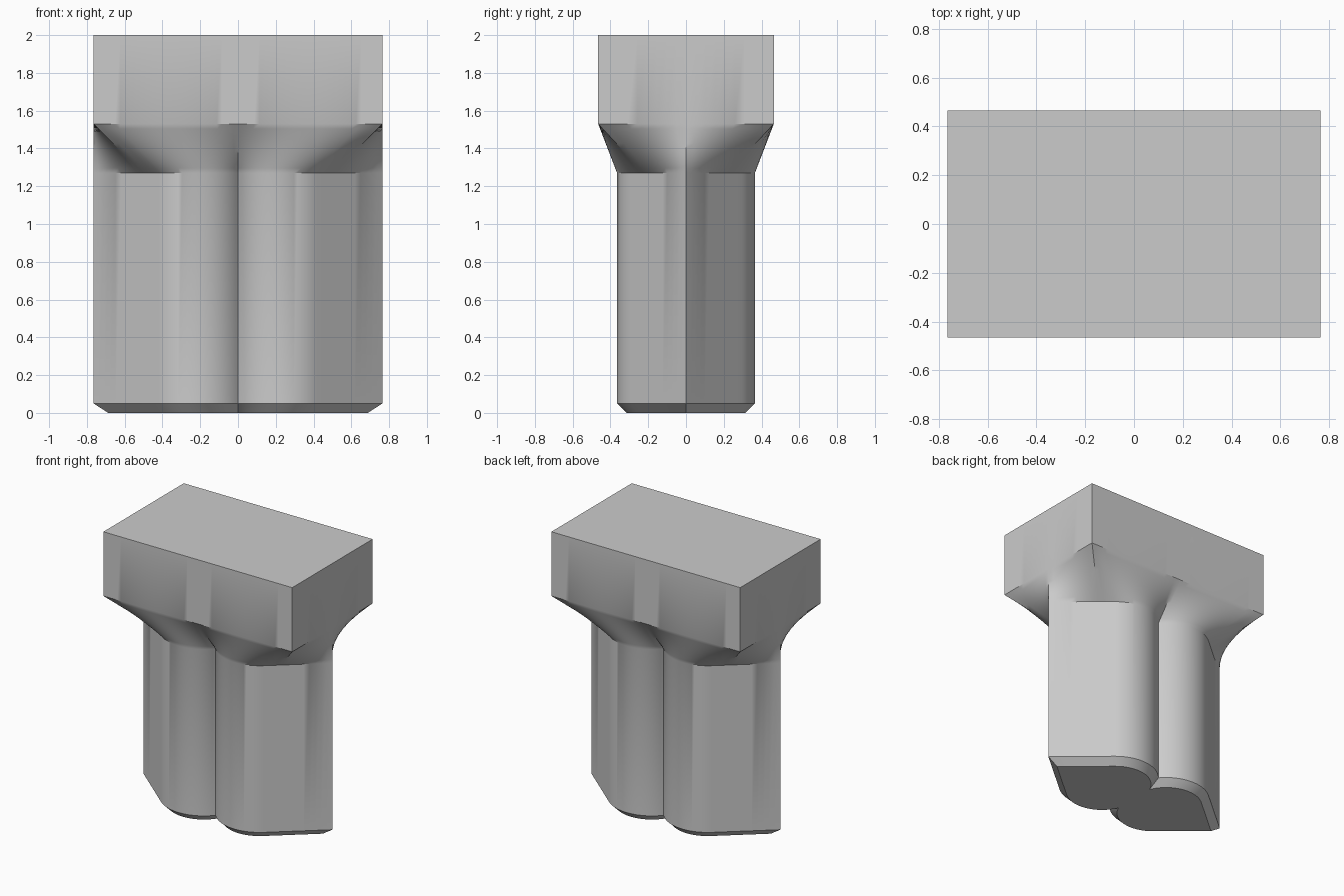
import bpy, bmesh
from math import cos, sin, acos, radians

cube = bpy.data.objects.get("Cube")
if cube:
    bpy.data.objects.remove(cube)

HALF_X, HALF_Y = 0.765, 0.465      # cap half size
LOBE_X, LOBE_Y, LOBE_R = 0.226, 0.07, 0.295
SLOPE = radians(50)                # normal direction of the flat wedge faces
FLAT, ROUND, CORNER = 12, 24, 9    # segments per quarter, and index of cap corner


def stem_quarter(inset=0.0):
    """Quarter of the twin-lobed outline, from the pointed end to the notch."""
    r = LOBE_R - inset
    tip = HALF_X - inset / cos(SLOPE)
    tx, ty = LOBE_X + r * cos(SLOPE), LOBE_Y + r * sin(SLOPE)
    pts = [(tip + (tx - tip) * i / FLAT, ty * i / FLAT) for i in range(FLAT)]
    end = acos(-LOBE_X / r)
    for i in range(ROUND + 1):
        a = SLOPE + (end - SLOPE) * i / ROUND
        pts.append((LOBE_X + r * cos(a), LOBE_Y + r * sin(a)))
    pts[-1] = (0.0, pts[-1][1])
    return pts


def cap_quarter():
    """Quarter of the rectangle, with points matching the stem outline."""
    rest = FLAT + ROUND - CORNER
    side = [(HALF_X, HALF_Y * i / CORNER) for i in range(CORNER)]
    return side + [(HALF_X * (1 - i / rest), HALF_Y) for i in range(rest + 1)]


def full_ring(q):
    half = q + [(-x, y) for x, y in q[-2::-1]]
    return half + [(x, -y) for x, y in half[-2:0:-1]]


stem, cap = stem_quarter(), cap_quarter()


def blend(t):
    return [(a + (c - a) * t, b + (d - b) * t) for (a, b), (c, d) in zip(stem, cap)]


# Outlines from the chamfered foot, up the stem, through the flare, to the cap
LEVELS = 10
sections = [(0.0, stem_quarter(0.05)), (0.05, stem)]
sections += [(1.27 + 0.26 * i / LEVELS, blend(i / LEVELS)) for i in range(LEVELS + 1)]
sections.append((2.0, cap))

bm = bmesh.new()
rings = [[bm.verts.new((x, y, z)) for x, y in full_ring(q)] for z, q in sections]
for low, high in zip(rings, rings[1:]):
    n = len(low)
    for i in range(n):
        j = (i + 1) % n
        bm.faces.new((low[i], low[j], high[j], high[i]))
bm.faces.new(rings[0][::-1])
bm.faces.new(rings[-1])
bmesh.ops.recalc_face_normals(bm, faces=bm.faces)

mesh = bpy.data.meshes.new("flared_pier")
bm.to_mesh(mesh)
bm.free()
pier = bpy.data.objects.new("flared_pier", mesh)
bpy.context.collection.objects.link(pier)

# Plain grey
grey = bpy.data.materials.new("plain_grey")
grey.use_nodes = True
colour = (0.6, 0.6, 0.6, 1.0)
grey.diffuse_color = colour
grey.node_tree.nodes["Principled BSDF"].inputs["Base Color"].default_value = colour
mesh.materials.append(grey)

bpy.ops.object.select_all(action='DESELECT')
pier.select_set(True)
bpy.context.view_layer.objects.active = pier
bpy.ops.object.shade_smooth_by_angle(angle=radians(30))
